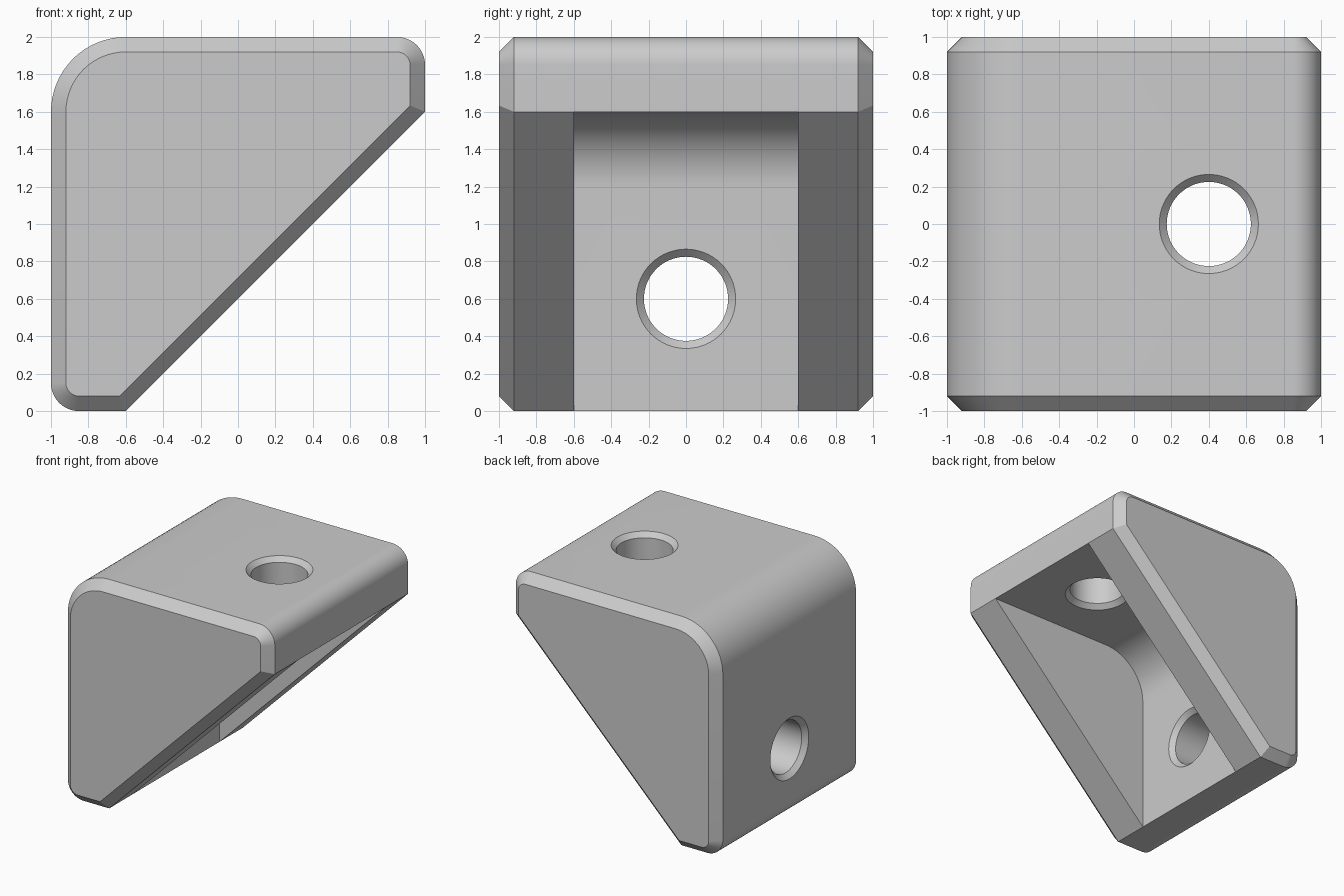
import bpy, bmesh
from math import sin, cos, pi, radians
from mathutils import Vector

if "Cube" in bpy.data.objects:
    bpy.data.objects.remove(bpy.data.objects["Cube"])

WALL, CHAMFER = 0.4, 0.08
HOLE_R, FLARE = 0.225, 0.04
GAP = 0.0005  # keeps the cavity clear of the sharp front edges

grey = bpy.data.materials.new("light_grey")
grey.use_nodes = True
grey.diffuse_color = (0.6, 0.6, 0.6, 1)
grey.node_tree.nodes["Principled BSDF"].inputs["Base Color"].default_value = (0.6, 0.6, 0.6, 1)


def outline(corners, inset=0.0, steps=16):
    """Inset convex outline in x-z; square corners may be rounded."""
    pts = []
    for i, (x, z, r) in enumerate(corners):
        p = Vector((x, z))
        a = (Vector(corners[i - 1][:2]) - p).normalized()
        b = (Vector(corners[(i + 1) % len(corners)][:2]) - p).normalized()
        p = p + (a + b) * inset / sin(a.angle(b))
        if r == 0:
            pts.append(p)
            continue
        r -= inset
        c = p + (a + b) * r
        for k in range(steps + 1):
            t = pi / 2 * k / steps
            pts.append(c - (b * cos(t) + a * sin(t)) * r)
    return pts


def solid(name, rings):
    """Skin a stack of equal rings and cap both ends."""
    bm = bmesh.new()
    loops = [[bm.verts.new(p) for p in ring] for ring in rings]
    n = len(loops[0])
    for lo, hi in zip(loops, loops[1:]):
        for i in range(n):
            j = (i + 1) % n
            bm.faces.new((lo[i], lo[j], hi[j], hi[i]))
    bm.faces.new(loops[0])
    bm.faces.new(loops[-1])
    bmesh.ops.recalc_face_normals(bm, faces=bm.faces)
    mesh = bpy.data.meshes.new(name)
    bm.to_mesh(mesh)
    bm.free()
    mesh.materials.append(grey)
    obj = bpy.data.objects.new(name, mesh)
    bpy.context.collection.objects.link(obj)
    return obj


def at_y(pts, y):
    return [(p.x, y, p.y) for p in pts]


def hole_cutter(name, start, axis, side):
    """Round hole through a wall, flared at both mouths."""
    extra = 0.05
    wide = HOLE_R + FLARE + extra
    stations = [(-extra, wide), (FLARE, HOLE_R), (WALL - FLARE, HOLE_R), (WALL + extra, wide)]
    across = Vector((0, 1, 0))
    rings = []
    for d, r in stations:
        c = Vector(start) + Vector(axis) * d
        rings.append([c + (Vector(side) * cos(t) + across * sin(t)) * r
                      for t in (2 * pi * k / 64 for k in range(64))])
    return solid(name, rings)


# Outer block: chamfered all round both end faces
shape = [(-1, 0, 0.15), (-0.6, 0, 0), (1, 1.6, 0), (1, 2, 0.15), (-1, 2, 0.4)]
outer, inner = outline(shape), outline(shape, CHAMFER)
bracket = solid("corner_bracket", [at_y(inner, -1), at_y(outer, CHAMFER - 1),
                                   at_y(outer, 1 - CHAMFER), at_y(inner, 1)])

# Open cavity with a rounded inside corner
x0, z1 = WALL - 1 + GAP, 2 - WALL - GAP
pocket = outline([(x0, -0.5, 0), (1.5, -0.5, 0), (1.5, z1, 0), (x0, z1, 0.4)])
cutters = [
    solid("cavity_cutter", [at_y(pocket, -0.6), at_y(pocket, 0.6)]),
    hole_cutter("top_hole_cutter", (0.4, 0, 2), (0, 0, -1), (1, 0, 0)),
    hole_cutter("side_hole_cutter", (-1, 0, 0.6), (1, 0, 0), (0, 0, 1)),
]

# Cut, then discard the cutters
bpy.ops.object.select_all(action='DESELECT')
bracket.select_set(True)
bpy.context.view_layer.objects.active = bracket
for cutter in cutters:
    cutter.hide_render = True
    mod = bracket.modifiers.new(cutter.name, 'BOOLEAN')
    mod.operation = 'DIFFERENCE'
    mod.solver = 'EXACT'
    mod.object = cutter
    bpy.ops.object.modifier_apply(modifier=mod.name)
    bpy.data.objects.remove(cutter)

bpy.ops.object.shade_smooth_by_angle(angle=radians(25))
